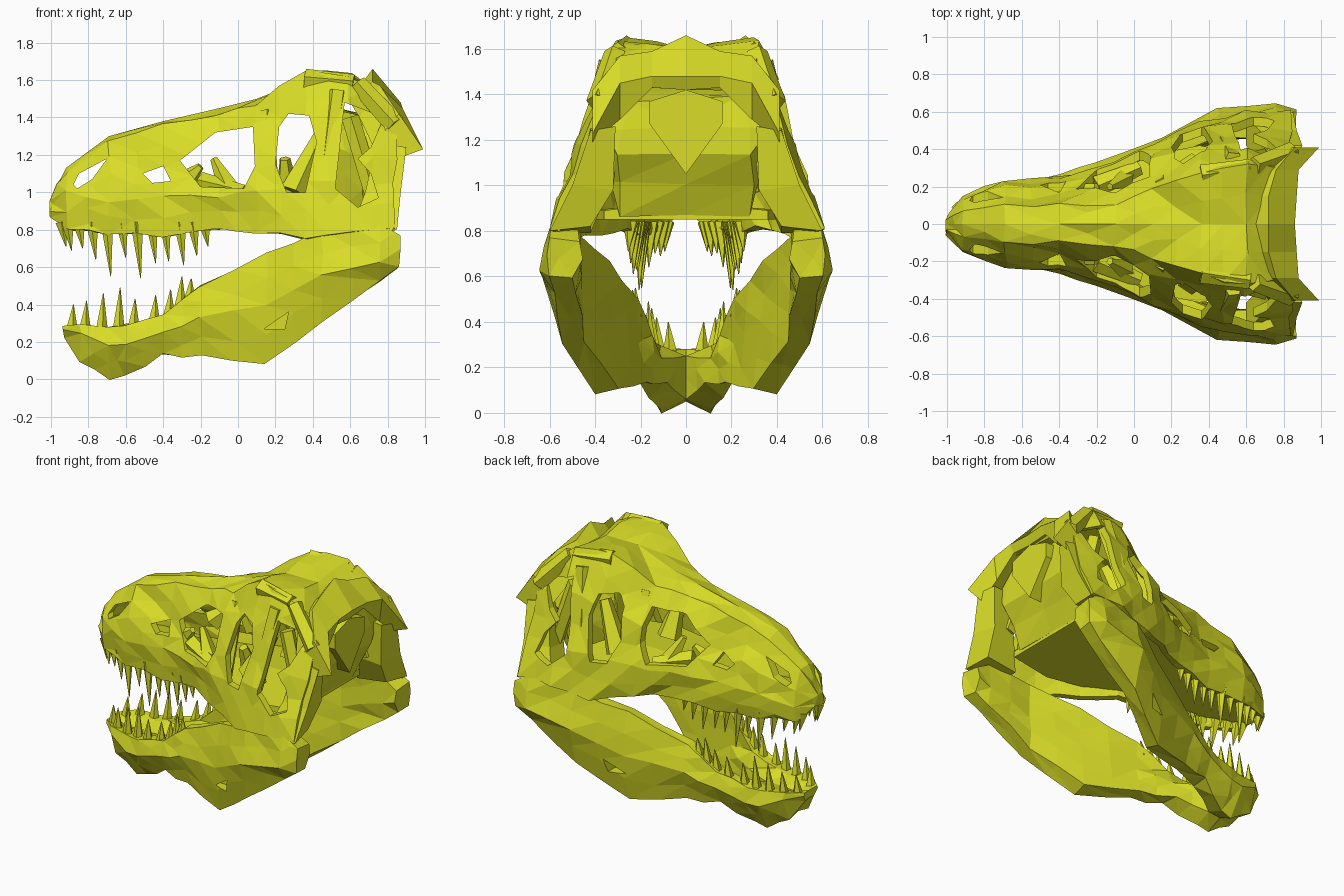
import bpy, bmesh, random
from mathutils import Vector

random.seed(4)
mat = bpy.data.materials.new("bone")
mat.diffuse_color = (0.70, 0.73, 0.02, 1)


def make(name, bm, fix=True):
    if fix:
        bmesh.ops.recalc_face_normals(bm, faces=bm.faces)
    me = bpy.data.meshes.new(name)
    bm.to_mesh(me)
    bm.free()
    ob = bpy.data.objects.new(name, me)
    bpy.context.collection.objects.link(ob)
    me.materials.append(mat)
    return ob


def apply(ob, kind, **props):
    mod = ob.modifiers.new(kind, kind)
    for k, v in props.items():
        setattr(mod, k, v)
    bpy.context.view_layer.objects.active = ob
    bpy.ops.object.modifier_apply(modifier=mod.name)


def mirror(ob):
    apply(ob, 'MIRROR', use_axis=(False, True, False), use_mirror_merge=False)
    return ob


def loft(name, rings, closed=True, rough=0):
    """Skin a row of equal-length point rings; closed rings get end caps."""
    bm = bmesh.new()
    rows = [[bm.verts.new(p) for p in r] for r in rings]
    n = len(rows[0])
    for a, b in zip(rows, rows[1:]):
        for j in range(n if closed else n - 1):
            k = (j + 1) % n
            bm.faces.new((a[j], b[j], b[k], a[k]))
    bm.faces.new(rows[0])
    if closed:
        bm.faces.new(rows[-1])
    if rough:  # split into irregular facets, like chipped bone
        old = set(bm.verts)
        bmesh.ops.triangulate(bm, faces=bm.faces)
        bmesh.ops.subdivide_edges(bm, edges=[e for e in bm.edges if e.calc_length() > .17], cuts=1)
        bmesh.ops.triangulate(bm, faces=bm.faces)
        for v in bm.verts:
            if v not in old and abs(v.co.y) > .02:
                v.co += Vector([random.uniform(-rough, rough) for _ in range(3)])
    return make(name, bm, closed)


def cut(ob, outlines, y0, y1):
    """Cut x-z outlines through the object between two depths."""
    for pts in outlines:
        c = loft("cutter", [[(x, y, z) for x, z in pts] for y in (y0, y1)])
        c.hide_render = True
        apply(ob, 'BOOLEAN', object=c, operation='DIFFERENCE', solver='EXACT', use_self=True)
        bpy.data.objects.remove(c)


def spike(bm, a, b, r1, r2, sides=5):
    """Tapered rod from a to b."""
    a, b = Vector(a), Vector(b)
    d = b - a
    m = d.to_track_quat('Z', 'Y').to_matrix().to_4x4()
    m.translation = (a + b) / 2
    bmesh.ops.create_cone(bm, cap_ends=True, segments=sides, radius1=r1,
                          radius2=r2, depth=d.length, matrix=m)


def interp(table, x):
    for (x0, v0), (x1, v1) in zip(table, table[1:]):
        if x <= x1:
            return v0 + (x - x0) / (x1 - x0) * (v1 - v0)
    return table[-1][1]


# Skull shell: half sections from roof ridge to lower edge (y, z)
skull = {
    -1.0: [(0, .97), (.03, .96), (.05, .93), (.05, .90), (.04, .87)],
    -.92: [(0, 1.13), (.07, 1.11), (.13, 1.0), (.15, .9), (.13, .80)],
    -.69: [(0, 1.30), (.10, 1.28), (.20, 1.1), (.235, .95), (.22, .78)],
    -.40: [(0, 1.38), (.10, 1.36), (.17, 1.15), (.25, .97), (.24, .77)],
    -.10: [(0, 1.45), (.11, 1.42), (.25, 1.2), (.33, .98), (.29, .80)],
    .10: [(0, 1.50), (.18, 1.47), (.34, 1.25), (.43, 1.0), (.41, .79)],
    .36: [(0, 1.60), (.27, 1.65), (.41, 1.35), (.51, 1.05), (.54, .76)],
    .60: [(0, 1.60), (.33, 1.63), (.43, 1.4), (.54, 1.05), (.60, .80)],
    .84: [(0, 1.46), (.28, 1.46), (.41, 1.32), (.50, 1.05), (.60, .82)],
}
rings = [[(x, -y, z) for y, z in reversed(s)] + [(x, y, z) for y, z in s[1:]]
         for x, s in skull.items()]
shell = loft("skull_shell", rings, closed=False, rough=.012)
apply(shell, 'SOLIDIFY', thickness=.045, offset=-1)

# Openings: nostril, small and large snout windows, eye socket, temple windows
cut(shell, [
    [(-.88, 1.04), (-.85, 1.10), (-.70, 1.18), (-.78, 1.07), (-.86, 1.02)],
    [(-.51, 1.10), (-.40, 1.14), (-.36, 1.06), (-.46, 1.05)],
    [(-.31, 1.17), (-.12, 1.32), (.08, 1.35), (.09, 1.14), (.03, 1.02), (-.20, 1.03)],
    [(.20, 1.15), (.22, 1.35), (.27, 1.42), (.38, 1.41), (.42, 1.27), (.36, 1.0), (.26, 1.0)],
    [(.57, 1.48), (.52, 1.02), (.64, .92), (.75, .97), (.71, 1.10),
     (.64, 1.18), (.71, 1.24), (.78, 1.40)],
], -1, 1)

# Braincase filling the rear, its underside sloping forward
loft("braincase", [
    [(x, -w, z1), (x, -w * .7, z2), (x, w * .7, z2), (x, w, z1), (x, w * .8, z0), (x, -w * .8, z0)]
    for x, w, z0, z1, z2 in [(.46, .12, 1.0, 1.25, 1.46), (.66, .36, .87, 1.18, 1.42),
                             (.79, .36, 1.14, 1.25, 1.38)]], rough=.015)

# Central plate under the crest
loft("nape_plate", [[(x, 0, 1.05), (x, .16, 1.27), (x, .16, 1.37), (x, 0, 1.42),
                     (x, -.16, 1.37), (x, -.16, 1.27)] for x in (.7, .84)])

# Flared crest at the back of the head
crest = [
    (0, [(.72, 1.66), (.86, 1.48), (.84, 1.42), (.60, 1.50)]),
    (.15, [(.72, 1.59), (.87, 1.48), (.84, 1.43), (.60, 1.48)]),
    (.29, [(.76, 1.57), (.88, 1.45), (.86, 1.29), (.65, 1.40)]),
    (.41, [(.86, 1.42), (.99, 1.23), (.88, 1.19), (.72, 1.25)]),
]
mirror(loft("rear_crest", [[(x, y, z) for x, z in s] for y, s in crest]))

# Jaw joint blocks: tall pillars leaning in toward the crest
mirror(loft("jaw_joint", [
    [(.60, .42, .79), (.60, .58, .79), (.85, .60, .80), (.82, .42, .82)],
    [(.68, .34, .98), (.68, .49, 1.0), (.87, .50, 1.0), (.85, .32, .98)],
    [(.74, .32, 1.26), (.74, .42, 1.27), (.90, .42, 1.24), (.86, .31, 1.26)]]))

# Palate plate
palate = [(-.93, .09), (-.7, .19), (-.4, .21), (-.1, .28), (.1, .37), (.35, .42), (.66, .36)]
loft("palate", [[(x, -w, .85), (x, w, .85), (x, w, .89), (x, 0, .93), (x, -w, .89)]
                for x, w in palate])

# Inner bars seen through the openings, brow and temple bars
bm = bmesh.new()
for a, b, r1, r2 in [
    ((.53, .34, 1.54), (.46, .47, 1.02), .05, .045),
    ((.15, .21, 1.43), (.17, .38, 1.0), .04, .05),
    ((-.30, .16, 1.04), (-.20, .20, 1.14), .07, .02),
    ((-.20, .20, 1.05), (.03, .30, 1.0), .06, .04),
    ((-.05, .24, 1.02), (-.13, .20, 1.18), .06, .02),
    ((.27, .20, .92), (.25, .30, 1.18), .08, .03),
    ((.30, .30, 1.0), (.44, .24, 1.30), .08, .04),
    ((.60, .33, 1.40), (.72, .36, 1.0), .05, .05),
    ((.36, .26, 1.60), (.62, .30, 1.58), .06, .05),
    ((.64, .31, 1.58), (.84, .38, 1.36), .05, .06),
]:
    spike(bm, a, b, r1, r2)
mirror(make("skull_struts", bm))

# Lower jaw: half sections, outer top round to inner top (y, z)
jaw = {
    -.93: [(.06, .28), (.07, .26), (.05, .23), (0, .23), (0, .25), (0, .28)],
    -.84: [(.15, .29), (.17, .24), (.10, .10), (0, .11), (0, .24), (.08, .27)],
    -.69: [(.19, .28), (.21, .18), (.10, 0), (0, .05), (0, .25), (.11, .28)],
    -.60: [(.20, .29), (.22, .19), (.12, .02), (0, .06), (0, .25), (.12, .29)],
    -.40: [(.23, .34), (.26, .25), (.20, .13), (.09, .14), (.10, .24), (.15, .34)],
    -.20: [(.27, .50), (.33, .33), (.27, .12), (.18, .13), (.20, .30), (.21, .50)],
    .15: [(.41, .67), (.47, .40), (.40, .09), (.30, .10), (.33, .40), (.34, .66)],
    .45: [(.55, .80), (.62, .55), (.54, .31), (.44, .32), (.46, .55), (.46, .78)],
    .76: [(.60, .84), (.645, .62), (.58, .52), (.48, .52), (.47, .65), (.47, .80)],
    .86: [(.60, .77), (.62, .70), (.60, .60), (.50, .60), (.46, .68), (.47, .76)],
}
half = loft("lower_jaw", [[(x, y, z) for y, z in s] for x, s in jaw.items()], rough=.01)
cut(half, [[(.14, .27), (.27, .36), (.25, .27)]], .40, .8)
mirror(half)

# Upper teeth: x and tip height
edge = [(x, s[4][0] - .035) for x, s in skull.items()]
bm = bmesh.new()
for x, tip in [(-.93, .71), (-.90, .69), (-.84, .70), (-.77, .64), (-.69, .55), (-.61, .65),
               (-.53, .54), (-.45, .62), (-.38, .63), (-.30, .61), (-.23, .66), (-.17, .71)]:
    y = max(interp(edge, x), .04)
    spike(bm, (x - .01, y, .84), (x + .01, y + .01, tip), .036, .002)
mirror(make("upper_teeth", bm))

# Lower teeth
rim = [(x, (s[0][0] + s[5][0]) / 2) for x, s in jaw.items()]
top = [(x, s[0][1]) for x, s in jaw.items()]
bm = bmesh.new()
for x, tip in [(-.89, .40), (-.82, .42), (-.73, .46), (-.64, .49), (-.56, .43),
               (-.45, .45), (-.37, .48), (-.31, .55), (-.26, .54)]:
    y = interp(rim, x)
    spike(bm, (x, y, interp(top, x) - .03), (x + .01, y + .01, tip), .036, .002)
mirror(make("lower_teeth", bm))
